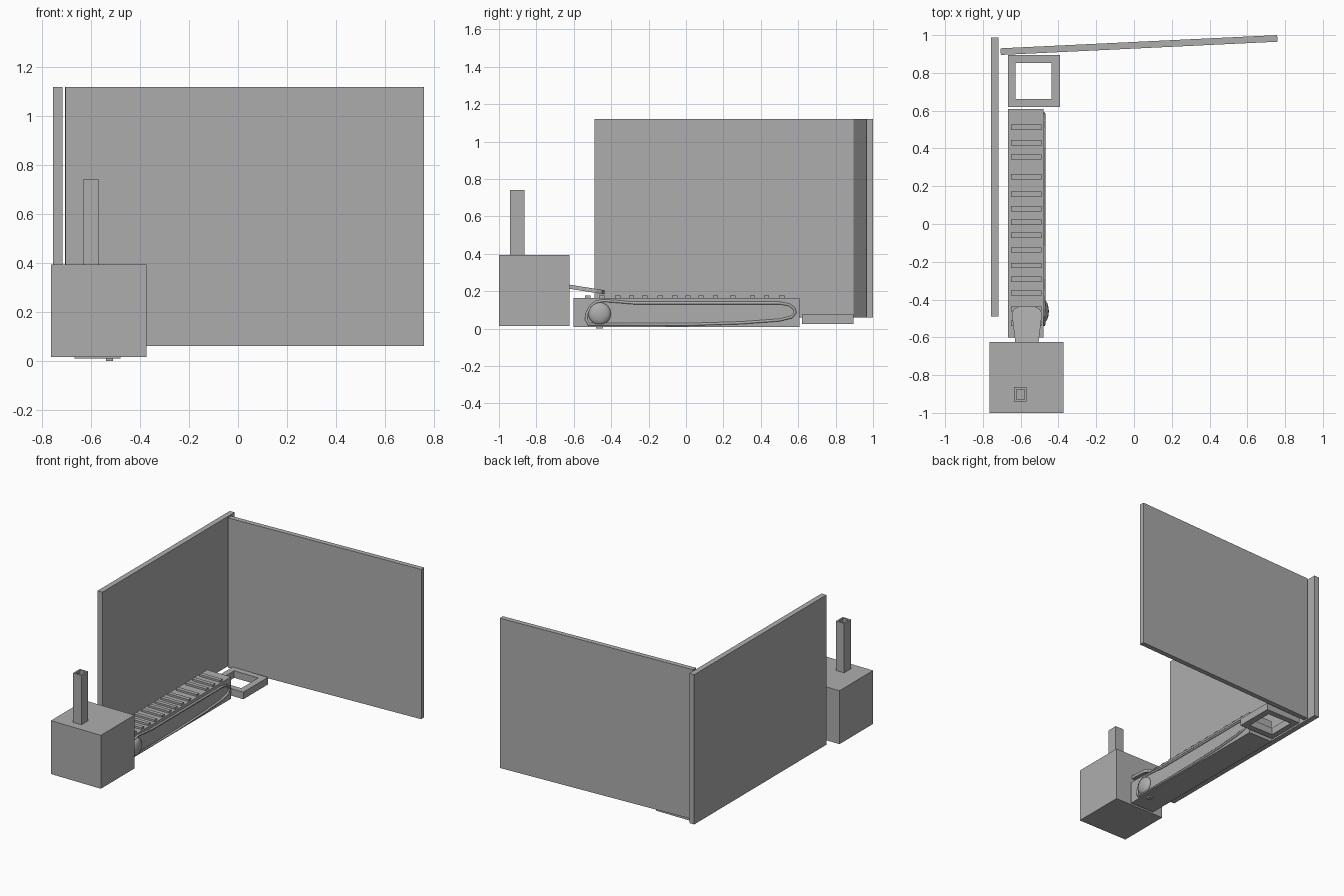
import bpy, bmesh, math
from mathutils import Matrix

if "Cube" in bpy.data.objects:
    bpy.data.objects.remove(bpy.data.objects["Cube"])

grey = bpy.data.materials.new("mid grey")
grey.diffuse_color = (0.42, 0.42, 0.42, 1)
grey.use_nodes = True
grey.node_tree.nodes["Principled BSDF"].inputs["Base Color"].default_value = grey.diffuse_color


def finish(name, bm):
    bmesh.ops.recalc_face_normals(bm, faces=bm.faces)
    me = bpy.data.meshes.new(name)
    bm.to_mesh(me)
    bm.free()
    ob = bpy.data.objects.new(name, me)
    me.materials.append(grey)
    bpy.context.collection.objects.link(ob)
    return ob


def box(name, x0, x1, y0, y1, z0, z1):
    bm = bmesh.new()
    m = Matrix.Translation(((x0 + x1) / 2, (y0 + y1) / 2, (z0 + z1) / 2))
    bmesh.ops.create_cube(bm, size=1, matrix=m @ Matrix.Diagonal((x1 - x0, y1 - y0, z1 - z0, 1)))
    return finish(name, bm)


def prism(name, pts, z0, z1, slope=0):
    """Extrude an xy outline upward; slope tilts it along y."""
    bm = bmesh.new()
    lo = [bm.verts.new((x, y, z0 + slope * (y - pts[0][1]))) for x, y in pts]
    hi = [bm.verts.new((v.co.x, v.co.y, v.co.z + z1 - z0)) for v in lo]
    n = len(pts)
    bm.faces.new(lo)
    bm.faces.new(hi)
    for i in range(n):
        j = (i + 1) % n
        bm.faces.new((lo[i], lo[j], hi[j], hi[i]))
    return finish(name, bm)


def square_tube(name, outer, inner, z0, z1):
    """Rectangular ring with a through hole, bounds given as x0, x1, y0, y1."""
    bm = bmesh.new()

    def ring(b, z):
        return [bm.verts.new((b[i], b[j], z)) for i, j in ((0, 2), (1, 2), (1, 3), (0, 3))]
    loops = [ring(outer, z0), ring(outer, z1), ring(inner, z1), ring(inner, z0)]
    for k in range(4):
        a, b = loops[k], loops[(k + 1) % 4]
        for i in range(4):
            j = (i + 1) % 4
            bm.faces.new((a[i], a[j], b[j], b[i]))
    return finish(name, bm)


# walls
box("left_wall", -0.756, -0.718, -0.49, 0.988, 0.06, 1.12)
prism("back_wall", [(-0.705, 0.895), (0.76, 0.965), (0.758, 1.0), (-0.707, 0.93)], 0.06, 1.12)

# collecting frame at the end of the conveyor
square_tube("end_frame", (-0.668, -0.392, 0.62, 0.895), (-0.627, -0.438, 0.662, 0.853), 0.025, 0.075)

# conveyor body and slats
box("conveyor_body", -0.668, -0.48, -0.602, 0.608, 0.01, 0.165)
for i, y in enumerate((0.512, 0.43, 0.355, 0.25, 0.158, 0.08, 0.01, -0.06,
                       -0.138, -0.22, -0.292, -0.365, -0.45, -0.525)):
    box(f"slat_{i}", -0.652, -0.49, y - 0.014, y + 0.014, 0.16, 0.178)

# drive belt on the right side
cu = bpy.data.curves.new("drive_belt", 'CURVE')
cu.dimensions = '3D'
sp = cu.splines.new('POLY')
path = [(-0.52, 0.023), (-0.534, 0.05), (-0.53, 0.08), (-0.51, 0.12), (-0.48, 0.142),
        (-0.44, 0.15), (-0.37, 0.145), (-0.28, 0.137), (0.5, 0.137), (0.55, 0.128),
        (0.578, 0.108), (0.584, 0.085), (0.565, 0.062), (0.5, 0.046), (0.3, 0.031), (0, 0.022)]
sp.points.add(len(path) - 1)
for p, (y, z) in zip(sp.points, path):
    p.co = (-0.477, y, z, 1)
sp.use_cyclic_u = True
cu.bevel_depth = 0.008
cu.bevel_resolution = 1
cu.materials.append(grey)
belt = bpy.data.objects.new("drive_belt", cu)
bpy.context.collection.objects.link(belt)

# round drive wheel
bm = bmesh.new()
bmesh.ops.create_uvsphere(bm, u_segments=24, v_segments=14, radius=0.06,
                          matrix=Matrix.Translation((-0.478, -0.462, 0.08)) @ Matrix.Diagonal((0.45, 1, 1, 1)))
for f in bm.faces:
    f.smooth = True
finish("drive_wheel", bm)

# small foot below the conveyor
box("foot", -0.54, -0.51, -0.48, -0.445, 0.0, 0.012)

# machine housing and hollow stack
box("machine_housing", -0.765, -0.374, -1.0, -0.624, 0.015, 0.393)
square_tube("stack", (-0.634, -0.568, -0.94, -0.864), (-0.622, -0.58, -0.928, -0.876), 0.385, 0.742)

# feed chute with rounded lip
half = [(0.06, -0.64), (0.08, -0.475), (0.068, -0.45), (0.04, -0.436)]
outline = [(-0.567 + x, y) for x, y in half] + [(-0.567 - x, y) for x, y in reversed(half)]
prism("feed_chute", outline, 0.216, 0.238, -0.16)
